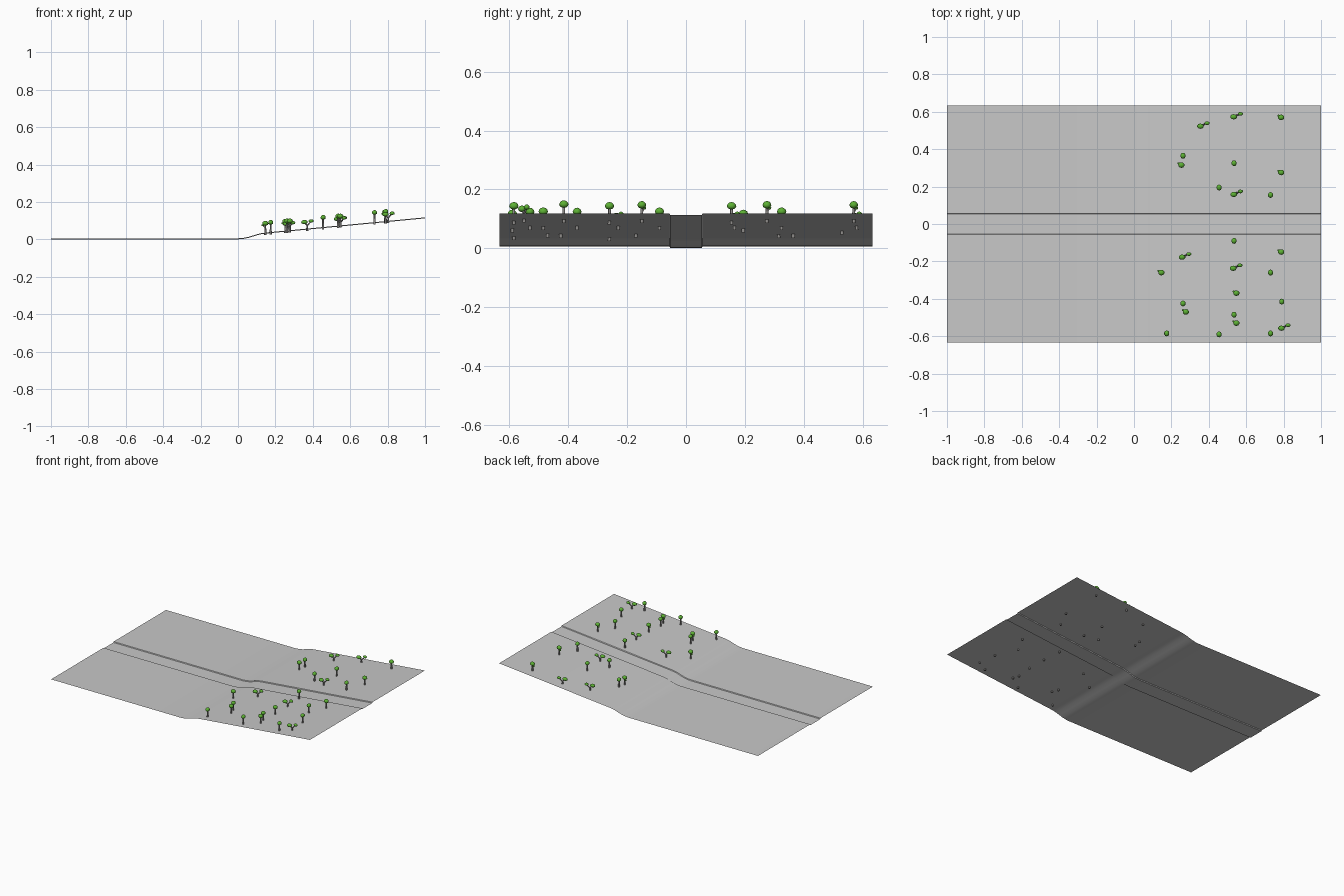
import bpy, bmesh, math
from mathutils import Vector

cube = bpy.data.objects.get("Cube")
if cube:
    bpy.data.objects.remove(cube, do_unlink=True)


def material(name, rgb):
    m = bpy.data.materials.new(name)
    m.use_nodes = True
    m.diffuse_color = (*rgb, 1)
    m.node_tree.nodes["Principled BSDF"].inputs["Base Color"].default_value = (*rgb, 1)
    return m


GREY = material("ground grey", (0.58, 0.58, 0.58))
BARK = material("bark grey", (0.28, 0.27, 0.26))
LEAF = material("leaf green", (0.11, 0.44, 0.035))

# Terrain profile along x: flat plain, short bank, then a long slope
PROFILE = [(-1, .006), (0, .006), (.03, .0085), (.055, .0135), (.08, .021),
           (.105, .029), (.13, .0345), (.16, .038), (1, .118)]
HALF_WIDTH, ROAD, KERB, DROP = .634, .0565, .0535, .0055


def ground_z(x):
    for (x0, z0), (x1, z1) in zip(PROFILE, PROFILE[1:]):
        if x <= x1:
            return z0 + (z1 - z0) * (x - x0) / (x1 - x0)
    return PROFILE[-1][1]


def finish(bm, name, mats, angle):
    me = bpy.data.meshes.new(name)
    bm.to_mesh(me)
    bm.free()
    for m in mats:
        me.materials.append(m)
    ob = bpy.data.objects.new(name, me)
    bpy.context.collection.objects.link(ob)
    bpy.ops.object.select_all(action="DESELECT")
    ob.select_set(True)
    bpy.context.view_layer.objects.active = ob
    bpy.ops.object.shade_smooth_by_angle(angle=math.radians(angle))


# Ground sheet with the slightly sunken road running along it
bm = bmesh.new()
section = [(-HALF_WIDTH, 0), (-ROAD, 0), (-KERB, -DROP),
           (KERB, -DROP), (ROAD, 0), (HALF_WIDTH, 0)]
rows = [[bm.verts.new((x, y, z + dz)) for y, dz in section] for x, z in PROFILE]
for a, b in zip(rows, rows[1:]):
    for i in range(len(section) - 1):
        bm.faces.new((a[i], b[i], b[i + 1], a[i + 1]))
finish(bm, "ground_and_road", [GREY], 30)


def limb(bm, a, b, r0, r1):
    """Tapered round limb between two points."""
    a, b = Vector(a), Vector(b)
    d = b - a
    vs = bmesh.ops.create_cone(bm, cap_ends=True, segments=7, radius1=r0,
                               radius2=r1, depth=d.length)["verts"]
    rot = d.to_track_quat("Z", "Y").to_matrix()
    for v in vs:
        v.co = rot @ v.co + (a + b) / 2


def crown(bm, c, rx, ry, rz):
    """Rounded leaf clump with a slightly flattened underside."""
    vs = bmesh.ops.create_icosphere(bm, subdivisions=2, radius=1)["verts"]
    for v in vs:
        z = v.co.z * (rz if v.co.z > 0 else rz * .85)
        v.co = Vector((v.co.x * rx, v.co.y * ry, z)) + Vector(c)
    for f in {f for v in vs for f in v.link_faces}:
        f.material_index = 1


def tree(name, x, y, kind, height):
    bm = bmesh.new()
    if kind == "forked":
        limb(bm, (0, 0, -.012), (0, 0, height * .45), .006, .0045)
        limb(bm, (0, 0, height * .4), (-.015, -.007, height * .85), .004, .003)
        limb(bm, (0, 0, height * .4), (.021, .009, height), .004, .003)
        crown(bm, (-.015, -.007, height * .85), .018, .014, .012)
        crown(bm, (.021, .009, height), .014, .010, .010)
    elif kind == "round":
        limb(bm, (0, 0, -.012), (0, 0, height), .006, .0045)
        limb(bm, (0, 0, height * .5), (-.014, .009, height * .8), .003, .002)
        crown(bm, (0, 0, height), .017, .015, .014)
        crown(bm, (-.014, .009, height * .8), .007, .006, .006)
    else:
        limb(bm, (0, 0, -.012), (0, 0, height), .006, .0045)
        crown(bm, (0, 0, height), .014, .016, .014)
    bmesh.ops.translate(bm, verts=bm.verts, vec=(x, y, ground_z(x)))
    finish(bm, name, [BARK, LEAF], 60)


# Trees scattered over the slope on both sides of the road
GROVES = {
    ("forked", .040): [(.37, .53), (.548, .58), (.548, .165), (.272, -.17),
                       (.545, -.23), (.803, -.55)],
    ("round", .049): [(.787, .57), (.253, .315), (.787, .275), (.787, -.15),
                      (.146, -.26), (.277, -.47), (.547, -.37), (.547, -.53)],
    ("slim", .051): [(.262, .365), (.535, .325), (.455, .195), (.73, .155),
                     (.535, -.09), (.73, -.26), (.262, -.425), (.79, -.415),
                     (.535, -.485), (.455, -.59), (.73, -.585), (.175, -.585)],
}
for (kind, height), spots in GROVES.items():
    for i, (x, y) in enumerate(spots, 1):
        tree(f"{kind}_tree_{i}", x, y, kind, height)
